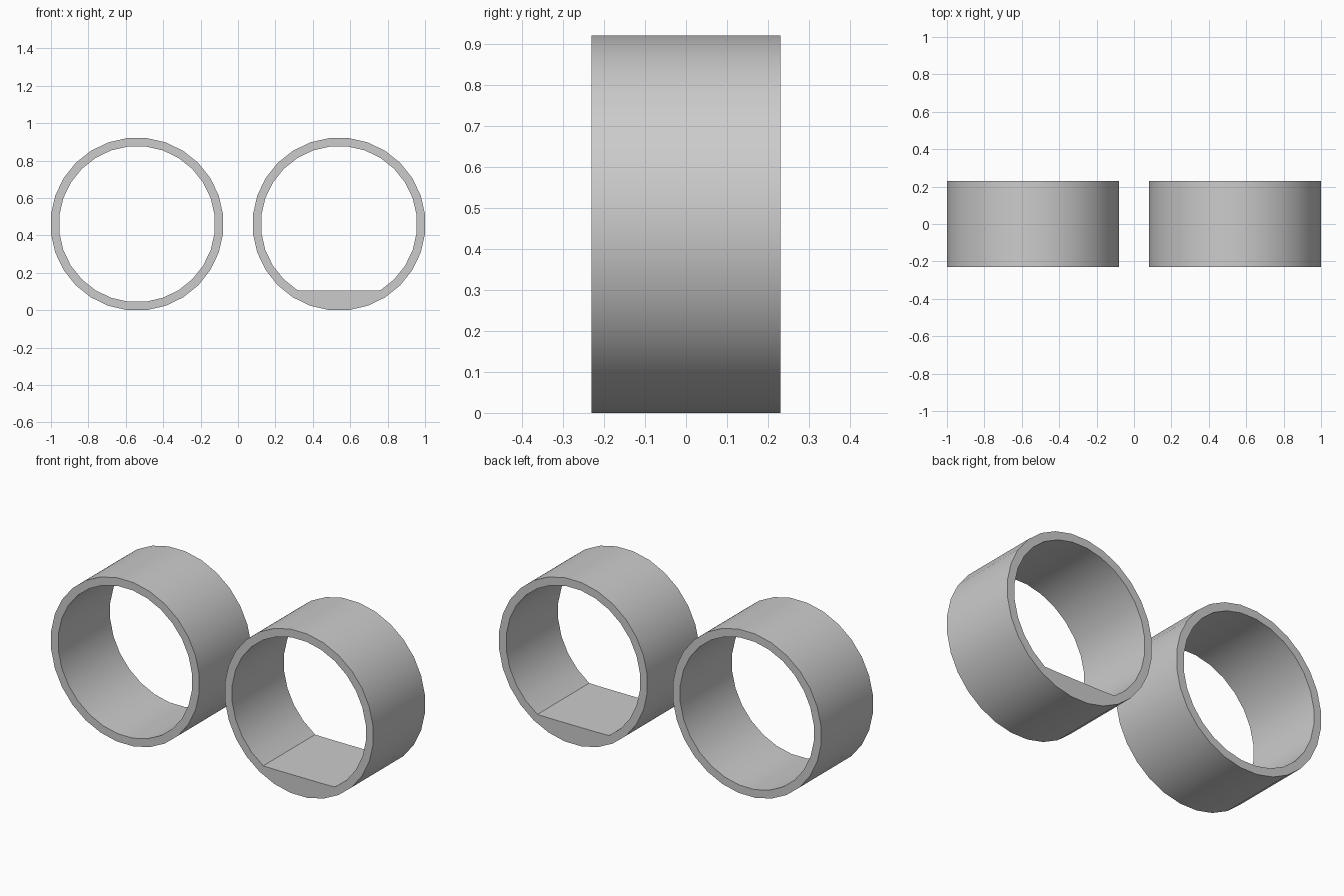
import bpy, bmesh, math

if "Cube" in bpy.data.objects:
    bpy.data.objects.remove(bpy.data.objects["Cube"])

SIDES = 28
OUTER, INNER = 0.46, 0.415     # distance to the flat sides
HALF_WIDTH = 0.23
FLOOR = -0.355                 # floor height relative to the ring centre


def loop(apothem):
    r = apothem / math.cos(math.pi / SIDES)
    return [(r * math.cos(a), r * math.sin(a))
            for a in (2 * math.pi * (i + 0.5) / SIDES for i in range(SIDES))]


def ring(name, x, floor=None):
    outer, inner = loop(OUTER), loop(INNER)
    if floor is not None:
        # flatten the bottom of the bore into a level floor
        inner = [(u, max(v, floor)) for u, v in inner]
    bm = bmesh.new()
    loops = [[bm.verts.new((u, y, v)) for u, v in prof]
             for prof, y in ((outer, -HALF_WIDTH), (inner, -HALF_WIDTH),
                             (inner, HALF_WIDTH), (outer, HALF_WIDTH))]
    for k in range(4):
        a, b = loops[k], loops[(k + 1) % 4]
        for i in range(SIDES):
            j = (i + 1) % SIDES
            bm.faces.new((a[i], a[j], b[j], b[i]))
    bmesh.ops.recalc_face_normals(bm, faces=bm.faces)
    mesh = bpy.data.meshes.new(name)
    bm.to_mesh(mesh)
    bm.free()
    obj = bpy.data.objects.new(name, mesh)
    obj.location = (x, 0, OUTER)
    bpy.context.collection.objects.link(obj)
    bpy.context.view_layer.objects.active = obj
    obj.select_set(True)
    bpy.ops.object.shade_smooth_by_angle(angle=math.radians(30))
    obj.select_set(False)


# Open tube and tube with a level floor
ring("open_tube", -0.54)
ring("floored_tube", 0.54, FLOOR)
